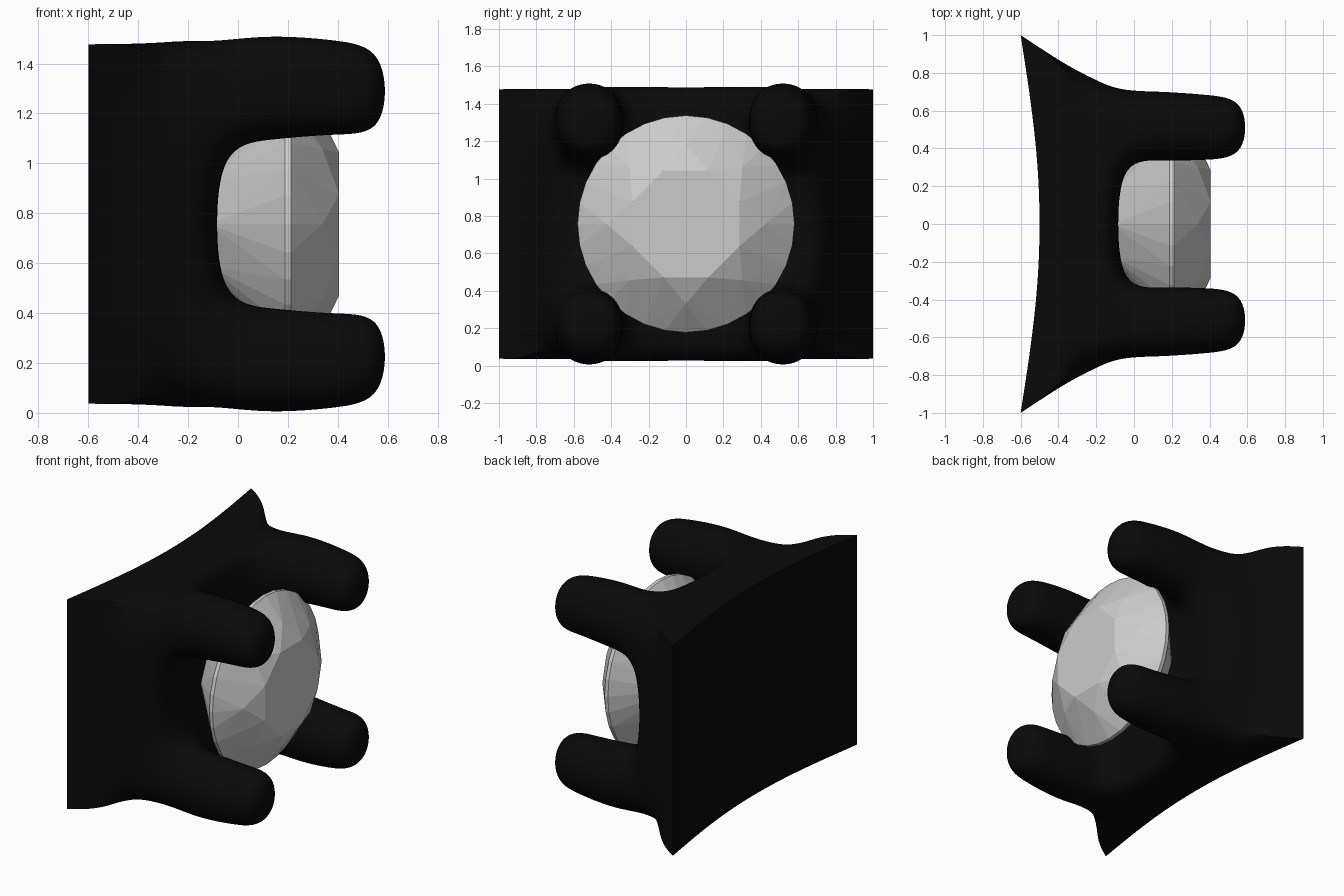
import bpy, bmesh, math
from collections import defaultdict
from mathutils import Vector

if "Cube" in bpy.data.objects:
    bpy.data.objects.remove(bpy.data.objects["Cube"])

CZ = 0.757  # height of the setting's axis

# Setting: cage layers from the back (finger side) to the prong tips
# x, outer y, inner y, outer z, inner z
LAYERS = [
    (-0.60, 1.00, 0.33, 0.72, 0.30),
    (-0.30, 0.80, 0.33, 0.725, 0.30),
    (-0.09, 0.72, 0.32, 0.748, 0.29),
    (0.12, 0.72, 0.32, 0.778, 0.32),
    (0.40, 0.70, 0.32, 0.755, 0.345),
    (0.605, 0.67, 0.35, 0.715, 0.345),
]


def cage_point(k, i, j):
    x, yo, yi, zo, zi = LAYERS[k]
    if k == 0 and i in (1, 2):
        x = -0.4957  # hollow of the back
    return Vector((x, (-yo, -yi, yi, yo)[i], CZ + (-zo, -zi, zi, zo)[j]))


def finish(bm, name):
    bmesh.ops.recalc_face_normals(bm, faces=bm.faces)
    me = bpy.data.meshes.new(name)
    bm.to_mesh(me)
    bm.free()
    ob = bpy.data.objects.new(name, me)
    bpy.context.collection.objects.link(ob)
    return ob


# Fill block cells behind the seat and only the corner cells for the prongs
count = defaultdict(int)
loops = {}
for k in range(5):
    for i in range(3):
        for j in range(3):
            if k >= 2 and (i == 1 or j == 1):
                continue
            for axis in range(3):
                for side in (0, 1):
                    loop = []
                    for u, v in ((0, 0), (1, 0), (1, 1), (0, 1)):
                        d = [u, v]
                        d.insert(axis, side)
                        loop.append((k + d[0], i + d[1], j + d[2]))
                    key = frozenset(loop)
                    count[key] += 1
                    loops[key] = loop

bm = bmesh.new()
verts = {}
for key, loop in loops.items():
    if count[key] == 1:
        for p in loop:
            if p not in verts:
                verts[p] = bm.verts.new(cage_point(*p))
        bm.faces.new([verts[p] for p in loop])

# Sharp rim around the back
names = {v: p for p, v in verts.items()}
crease = bm.edges.layers.float.new("crease_edge")
for e in bm.edges:
    a, b = (names[v] for v in e.verts)
    rim = a[0] == b[0] == 0 and len(e.link_faces) == 2 and any(
        names[v][0] == 1 for f in e.link_faces for v in f.verts)
    corner = {a[0], b[0]} == {0, 1} and a[1] in (0, 3) and a[2] in (0, 3)
    if rim or corner:
        e[crease] = 1.0

setting = finish(bm, "prong_setting")
sub = setting.modifiers.new("smooth", "SUBSURF")
sub.levels = sub.render_levels = 4
bpy.context.view_layer.objects.active = setting
setting.select_set(True)
bpy.ops.object.modifier_apply(modifier="smooth")
bpy.ops.object.shade_smooth_by_angle(angle=math.radians(35))

black = bpy.data.materials.new("black_metal")
black.diffuse_color = (0.003, 0.003, 0.003, 1)
black.use_nodes = True
black.node_tree.nodes["Principled BSDF"].inputs["Base Color"].default_value = black.diffuse_color
setting.data.materials.append(black)

# Gem: round brilliant cut as the hull of its rings of facet corners
bm = bmesh.new()


def ring(n, r, x, start=0.0):
    for k in range(n):
        t = math.radians(start) + k * math.tau / n
        bm.verts.new((x, r * math.sin(t), CZ + r * math.cos(t)))


ring(8, 0.31, 0.405, 22.5)   # table
ring(8, 0.425, 0.338)        # star points
ring(32, 0.58, 0.213)        # girdle, upper
ring(32, 0.58, 0.188)        # girdle, lower
ring(8, 0.24, -0.12)         # pavilion
bm.verts.new((-0.30, 0, CZ))  # culet
bmesh.ops.convex_hull(bm, input=bm.verts)
bmesh.ops.dissolve_limit(bm, angle_limit=math.radians(1), verts=bm.verts, edges=bm.edges)
finish(bm, "gem")
